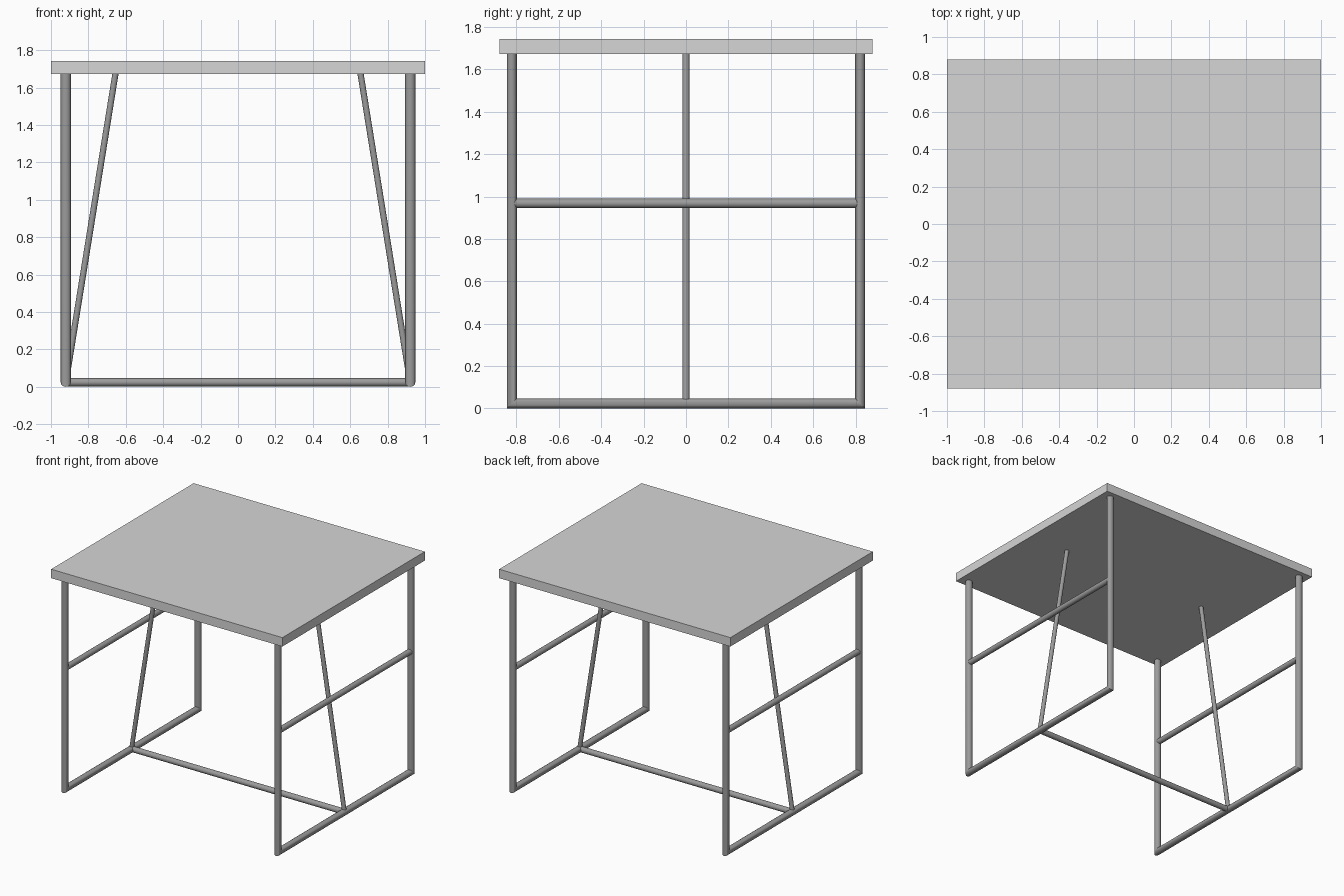
import bpy, bmesh, math
from mathutils import Vector

if "Cube" in bpy.data.objects:
    bpy.data.objects.remove(bpy.data.objects["Cube"])

def material(name, v):
    m = bpy.data.materials.new(name)
    m.diffuse_color = (v, v, v, 1)
    m.use_nodes = True
    m.node_tree.nodes["Principled BSDF"].inputs["Base Color"].default_value = m.diffuse_color
    return m

LIGHT = material("light grey top", 0.67)
METAL = material("grey metal", 0.33)

def finish(name, bm, mat, smooth=True):
    bmesh.ops.recalc_face_normals(bm, faces=bm.faces)
    me = bpy.data.meshes.new(name)
    bm.to_mesh(me)
    bm.free()
    ob = bpy.data.objects.new(name, me)
    bpy.context.collection.objects.link(ob)
    me.materials.append(mat)
    if smooth:
        bpy.ops.object.select_all(action='DESELECT')
        ob.select_set(True)
        bpy.context.view_layer.objects.active = ob
        bpy.ops.object.shade_smooth_by_angle(angle=math.radians(40))
    return ob

def tube(name, pts, r, side, side_r=None, n=16):
    """Mitred tube along a planar path; side is the plane normal."""
    pts = [Vector(p) for p in pts]
    side = Vector(side)
    side_r = side_r or r
    bm = bmesh.new()
    rings = []
    for i, p in enumerate(pts):
        a = (p - pts[i - 1]).normalized() if i else (pts[1] - p).normalized()
        b = (pts[i + 1] - p).normalized() if i < len(pts) - 1 else a
        na, nb = side.cross(a), side.cross(b)
        mitre = (na + nb) / (1 + na.dot(nb))
        rings.append([bm.verts.new(p + r * math.cos(t) * mitre + side_r * math.sin(t) * side)
                      for t in (2 * math.pi * k / n for k in range(n))])
    for q, s in zip(rings, rings[1:]):
        for k in range(n):
            bm.faces.new((q[k], q[(k + 1) % n], s[(k + 1) % n], s[k]))
    bm.faces.new(rings[0])
    bm.faces.new(rings[-1])
    return finish(name, bm, METAL)

# Tabletop slab
bm = bmesh.new()
bmesh.ops.create_cube(bm, size=1)
for v in bm.verts:
    v.co = (v.co.x * 2, v.co.y * 1.76, 1.708 + v.co.z * 0.07)
finish("tabletop", bm, LIGHT, smooth=False)

TOP, R, X, Y = 1.675, 0.0235, 0.921, 0.822
for s, label in ((-1, "left"), (1, "right")):
    x = s * X
    # U-shaped side frame: two legs and a floor rail
    tube(label + "_side_frame", [(x, -Y, TOP), (x, -Y, R), (x, Y, R), (x, Y, TOP)],
         R, (1, 0, 0), side_r=0.027)
    # Middle rail between the legs
    tube(label + "_middle_rail", [(x, -Y, 0.968), (x, Y, 0.968)], 0.022, (1, 0, 0))
    # Slanted brace from floor rail to tabletop
    tube(label + "_brace", [(x, 0, R), (s * 0.655, 0, TOP)], 0.0165, (0, 1, 0))

# Floor stretcher joining the two side frames
tube("floor_stretcher", [(-X, 0, 0.024), (X, 0, 0.024)], 0.022, (0, 1, 0))
